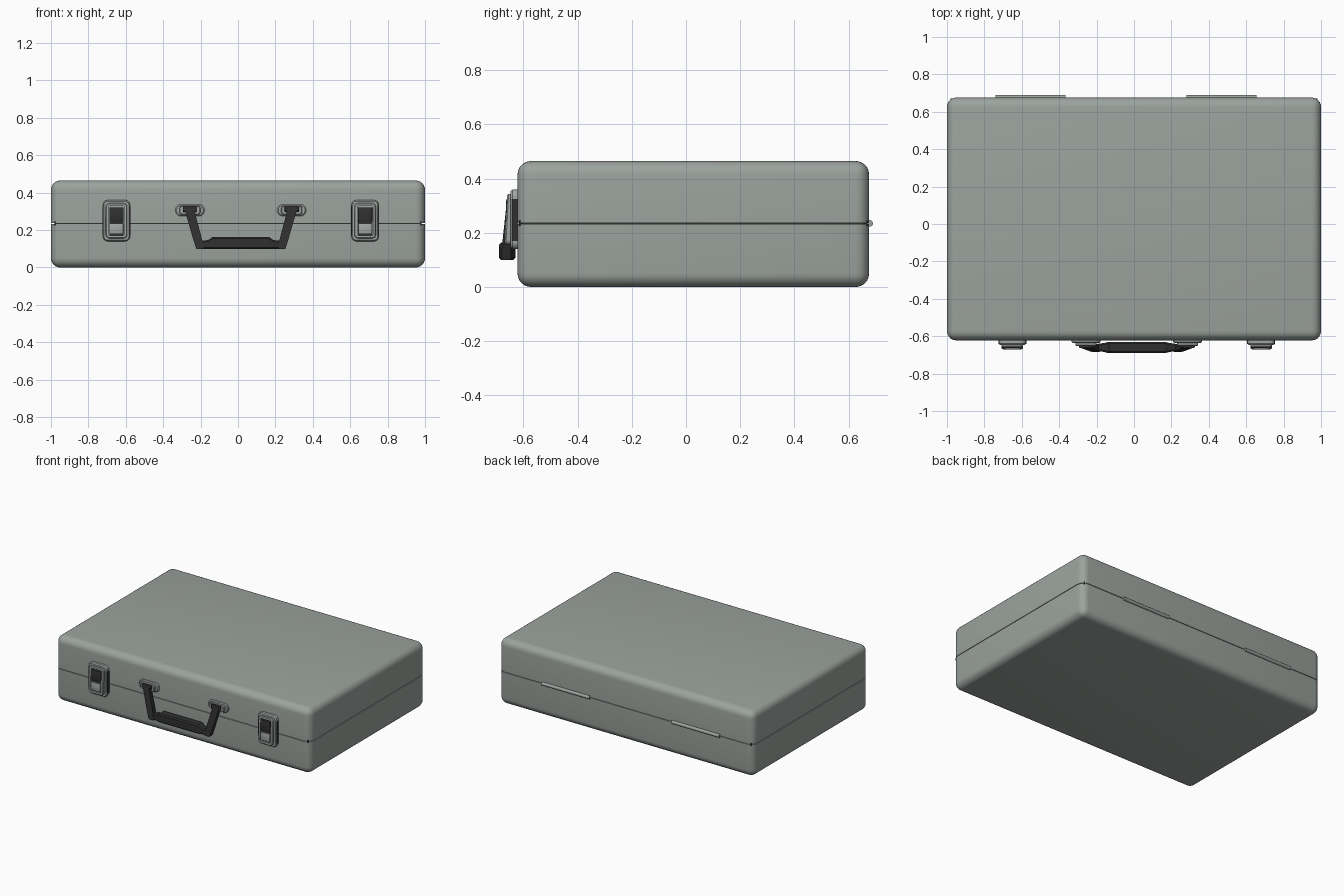
import bpy, bmesh, math
from mathutils import Vector, Matrix

if "Cube" in bpy.data.objects:
    bpy.data.objects.remove(bpy.data.objects["Cube"])


def mat(name, c):
    m = bpy.data.materials.new(name)
    m.diffuse_color = (*c, 1)
    m.use_nodes = True
    m.node_tree.nodes["Principled BSDF"].inputs["Base Color"].default_value = m.diffuse_color
    return m


GREY = mat("case grey", (0.33, 0.365, 0.34))
METAL = mat("fitting grey", (0.36, 0.39, 0.37))
BLACK = mat("black plastic", (0.03, 0.03, 0.03))
FRONT, BACK, SEAM, TOP = -0.622, 0.676, 0.235, 0.465
MID = 0.015  # centre of the front fittings


def finish(bm, name, material, angle=35):
    bmesh.ops.recalc_face_normals(bm, faces=bm.faces[:])
    me = bpy.data.meshes.new(name)
    bm.to_mesh(me)
    bm.free()
    me.materials.append(material)
    ob = bpy.data.objects.new(name, me)
    bpy.context.collection.objects.link(ob)
    bpy.context.view_layer.objects.active = ob
    bpy.ops.object.select_all(action='DESELECT')
    ob.select_set(True)
    bpy.ops.object.shade_smooth_by_angle(angle=math.radians(angle))
    return ob


def box_bm(lo, hi):
    lo, hi = Vector(lo), Vector(hi)
    bm = bmesh.new()
    bmesh.ops.create_cube(bm, size=1, matrix=Matrix.Translation((lo + hi) / 2) @ Matrix.Diagonal((*(hi - lo), 1)))
    return bm


def box(name, lo, hi, material, bevel=0.0):
    bm = box_bm(lo, hi)
    if bevel:
        bmesh.ops.bevel(bm, geom=bm.edges[:], offset=bevel, segments=2, profile=0.5, affect='EDGES')
    return finish(bm, name, material)


def loft(name, rings, material):
    bm = bmesh.new()
    vs = [[bm.verts.new(p) for p in r] for r in rings]
    n = len(vs[0])
    for a, b in zip(vs, vs[1:]):
        for i in range(n):
            bm.faces.new((a[i], a[(i + 1) % n], b[(i + 1) % n], b[i]))
    bm.faces.new(vs[0])
    bm.faces.new(vs[-1])
    return finish(bm, name, material)


def plate(name, cx, cz, w, h, r, layers, material, tilt=0.0):
    """Rounded plate facing the front, stepped by (y, inset) layers."""
    rings = []
    for k, (y, inset) in enumerate(layers):
        rr = max(r - inset, 0.004)
        hx, hz = w / 2 - inset - rr, h / 2 - inset - rr
        ring = []
        for q, (sx, sz) in enumerate(((1, 1), (-1, 1), (-1, -1), (1, -1))):
            for j in range(7):
                a = math.pi / 2 * (q + j / 6)
                z = sz * hz + rr * math.sin(a)
                ring.append((cx + sx * hx + rr * math.cos(a), y + (tilt * z if k else 0), cz + z))
        rings.append(ring)
    return loft(name, rings, material)


def bar(name, sections, material):
    """Bar through rectangles given as (x0, x1, y0, y1, z)."""
    return loft(name, [[(a, c, z), (b, c, z), (b, d, z), (a, d, z)] for a, b, c, d, z in sections], material)


# Case halves: every edge rounded except along the seam
for name, z0, z1 in (("case_base", 0, SEAM - 0.002), ("case_lid", SEAM + 0.002, TOP)):
    bm = box_bm((-1, FRONT, z0), (1, BACK, z1))
    edges = [e for e in bm.edges if not all(abs(v.co.z - SEAM) < 0.01 for v in e.verts)]
    bmesh.ops.bevel(bm, geom=edges, offset=0.05, segments=6, profile=0.5, affect='EDGES')
    finish(bm, name, GREY, 40)
box("seam_strip", (-0.98, FRONT + 0.006, SEAM - 0.01), (0.98, BACK - 0.006, SEAM + 0.01), BLACK)

# Hinge barrels at the back
for x in (-0.553, 0.467):
    bm = bmesh.new()
    bmesh.ops.create_cone(bm, cap_ends=True, segments=20, radius1=0.012, radius2=0.012, depth=0.375,
                          matrix=Matrix.Translation((x, BACK + 0.002, SEAM)) @ Matrix.Rotation(math.pi / 2, 4, 'Y'))
    finish(bm, "hinge", GREY)

# Latches
for x in (MID - 0.665, MID + 0.665):
    plate("latch_base", x, 0.25, 0.145, 0.22, 0.026,
          [(FRONT + 0.005, 0), (-0.640, 0), (-0.648, 0.006)], METAL)
    plate("latch_frame", x, 0.25, 0.115, 0.188, 0.02,
          [(-0.64, 0), (-0.660, 0), (-0.665, 0.004), (-0.665, 0.016), (-0.651, 0.016)], METAL, 0.055)
    box("latch_button", (x - 0.038, -0.664, 0.243), (x + 0.038, -0.645, 0.322), BLACK, 0.003)
    box("latch_recess", (x - 0.038, -0.658, 0.172), (x + 0.038, -0.645, 0.243), BLACK)
    box("latch_lever", (x - 0.037, -0.670, 0.178), (x + 0.037, -0.645, 0.235), METAL, 0.003)
    for s in (-1, 1):
        xs = x + s * 0.070
        box("latch_side_insert", (xs - 0.005, -0.642, 0.17), (xs + 0.005, FRONT, 0.325), BLACK)

# Handle mounts and arms
for s in (-1, 1):
    x = MID + s * 0.272
    plate("handle_mount", x, 0.306, 0.155, 0.064, 0.031,
          [(FRONT + 0.005, 0), (-0.630, 0), (-0.635, 0.006)], METAL)
    plate("mount_boss", x, 0.306, 0.112, 0.046, 0.014,
          [(-0.63, 0), (-0.648, 0), (-0.652, 0.004)], METAL)
    box("handle_pivot", (x - 0.038, -0.662, 0.297), (x + 0.038, -0.637, 0.327), BLACK, 0.004)

    def sec(inner, outer, y0, y1, z):
        a, b = sorted((MID + s * inner, MID + s * outer))
        return a, b, y0, y1, z
    bar("handle_arm", [sec(0.252, 0.300, -0.662, -0.640, 0.325),
                       sec(0.243, 0.293, -0.665, -0.640, 0.285),
                       sec(0.206, 0.253, -0.680, -0.648, 0.145),
                       sec(0.200, 0.238, -0.684, -0.648, 0.100)], BLACK)

# Handle grip: thin ends swelling to a thick middle
rings = []
for t, y0, y1, z1 in ((-0.232, -0.676, -0.644, 0.143), (-0.175, -0.684, -0.636, 0.146),
                      (-0.150, -0.691, -0.630, 0.164), (0.150, -0.691, -0.630, 0.164),
                      (0.175, -0.684, -0.636, 0.146), (0.232, -0.676, -0.644, 0.143)):
    x, z0, c = MID + t, 0.1, 0.008
    rings.append([(x, y0 + c, z0), (x, y1 - c, z0), (x, y1, z0 + c), (x, y1, z1 - c),
                  (x, y1 - c, z1), (x, y0 + c, z1), (x, y0, z1 - c), (x, y0, z0 + c)])
loft("handle_grip", rings, BLACK)
